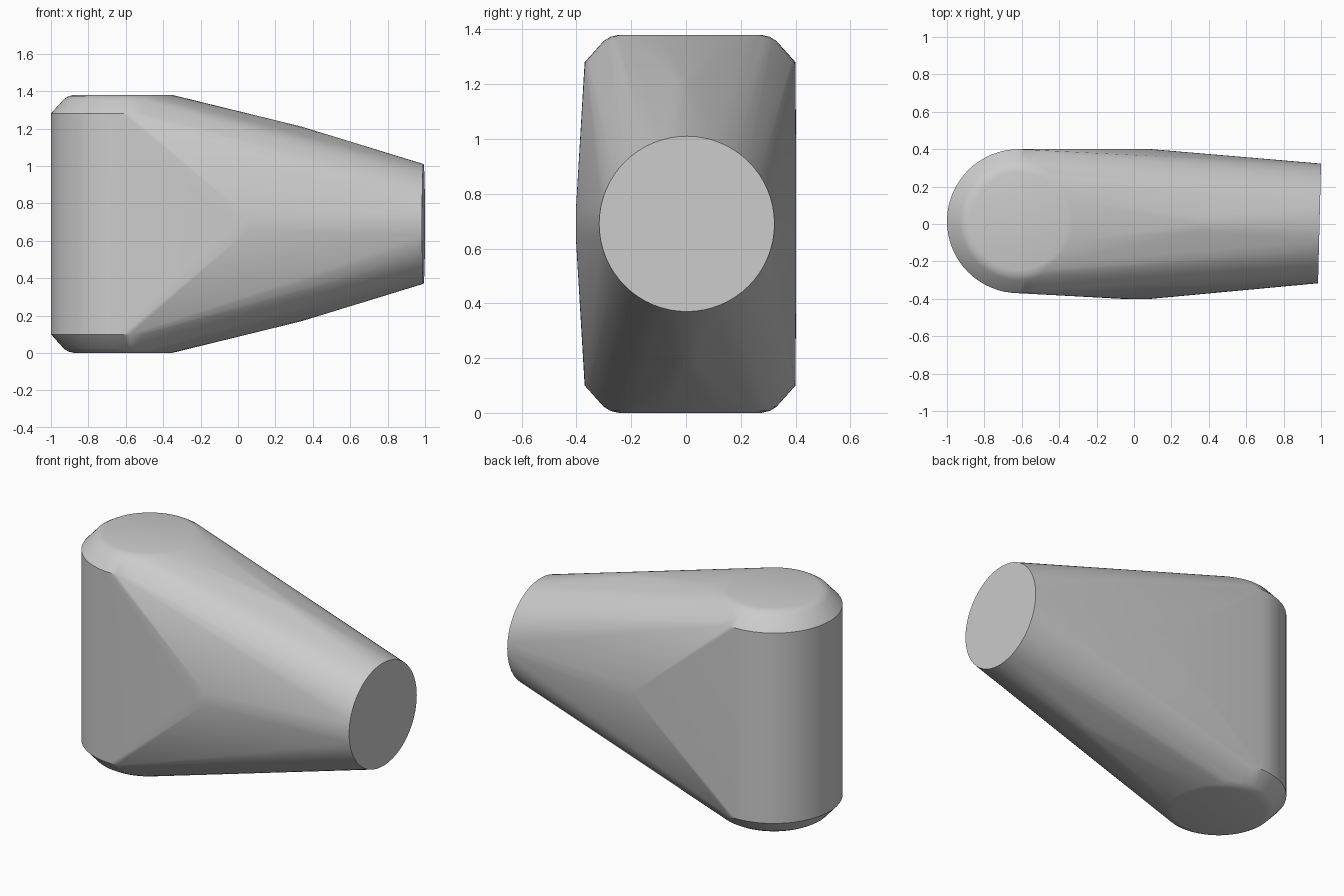
import bpy, bmesh
from math import sin, cos, pi, radians
from mathutils import Vector

cube = bpy.data.objects.get("Cube")
if cube:
    bpy.data.objects.remove(cube, do_unlink=True)

grey = bpy.data.materials.new("plain_grey")
grey.use_nodes = True
colour = (0.6, 0.6, 0.6, 1)
grey.diffuse_color = colour
grey.node_tree.nodes["Principled BSDF"].inputs["Base Color"].default_value = colour

bm = bmesh.new()


def ring(centre, u, v, count):
    """Ellipse of points around centre, spanned by half axes u and v."""
    for i in range(count):
        a = 2 * pi * i / count
        bm.verts.new(Vector(centre) + Vector(u) * cos(a) + Vector(v) * sin(a))


HEIGHT, MID = 1.38, 0.69

# upright rounded end with bevelled rims
for r, z in ((0.385, 0.1), (0.315, 0.022), (0.29, 0.007), (0.26, 0)):
    for level in (z, HEIGHT - z):
        ring((-0.615, 0.015, level), (r, 0, 0), (0, r, 0), 64)

# round end cap, turned very slightly
ring((0.992, 0.003, MID), (0.008, 0.32, 0), (0, 0, 0.32), 64)

# gentle swell along the top and bottom of the taper
ring((0.34, 0, MID), (0, 0.3, 0), (0, 0, 0.52), 48)

# shallow peak on each flank
for side in (-1, 1):
    ring((0.02, side * 0.402, MID), (0.05, 0, 0), (0, 0, 0.05), 8)

# one taut skin over all the sections
hull = bmesh.ops.convex_hull(bm, input=bm.verts[:])
loose = {g for g in hull["geom_interior"] + hull["geom_unused"]
         if isinstance(g, bmesh.types.BMVert)}
bmesh.ops.delete(bm, geom=list(loose), context="VERTS")
bmesh.ops.dissolve_limit(bm, angle_limit=radians(0.2),
                         verts=bm.verts[:], edges=bm.edges[:])
bmesh.ops.recalc_face_normals(bm, faces=bm.faces[:])

mesh = bpy.data.meshes.new("tapered_body")
bm.to_mesh(mesh)
bm.free()
mesh.materials.append(grey)
body = bpy.data.objects.new("tapered_body", mesh)
bpy.context.collection.objects.link(body)
bpy.context.view_layer.objects.active = body
body.select_set(True)
bpy.ops.object.shade_smooth_by_angle(angle=radians(30))
